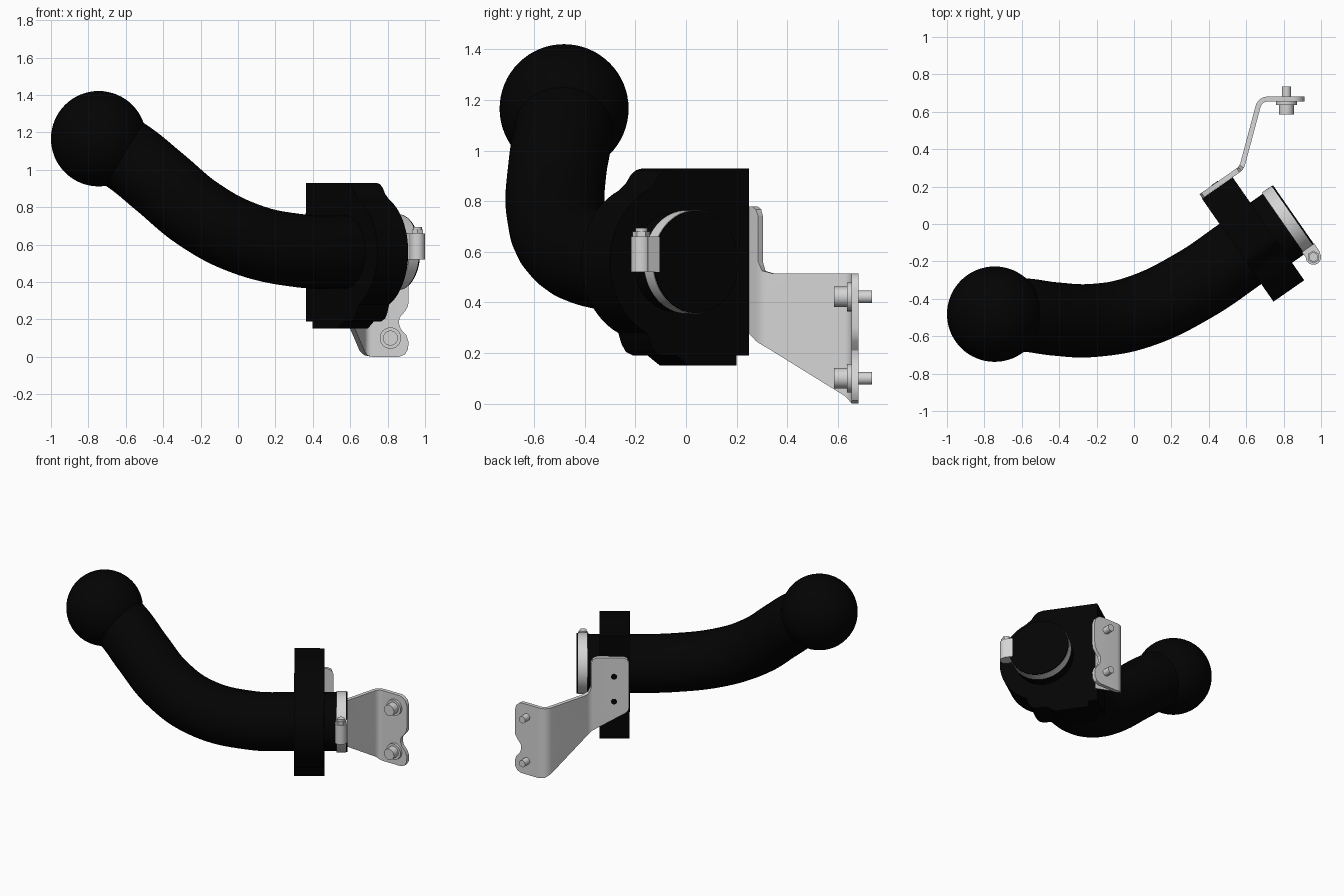
import bpy, bmesh, math
from mathutils import Vector

cube = bpy.data.objects.get("Cube")
if cube:
    bpy.data.objects.remove(cube)


def material(name, value):
    m = bpy.data.materials.new(name)
    m.use_nodes = True
    colour = (value, value, value, 1)
    m.diffuse_color = colour
    m.node_tree.nodes["Principled BSDF"].inputs["Base Color"].default_value = colour
    return m


black = material("black rubber", 0.001)
silver = material("silver metal", 0.66)

# Mounting frame: U runs across the block, D runs along the tube
ANGLE = math.radians(34.8)
D = Vector((math.cos(ANGLE), math.sin(ANGLE), 0))
U = Vector((math.sin(ANGLE), -math.cos(ANGLE), 0))
ORIGIN = Vector((0.66, -0.097, 0))


def local(u, d, z):
    return ORIGIN + U * u + D * d + Vector((0, 0, z))


def smooth(ob):
    bpy.ops.object.select_all(action='DESELECT')
    ob.select_set(True)
    bpy.context.view_layer.objects.active = ob
    bpy.ops.object.shade_smooth_by_angle(angle=math.radians(32))


def finish(bm, name, mat):
    bmesh.ops.recalc_face_normals(bm, faces=bm.faces)
    mesh = bpy.data.meshes.new(name)
    bm.to_mesh(mesh)
    bm.free()
    mesh.materials.append(mat)
    ob = bpy.data.objects.new(name, mesh)
    bpy.context.collection.objects.link(ob)
    smooth(ob)


def rod(name, start, end, radius, mat, sides=32):
    start, end = Vector(start), Vector(end)
    axis = end - start
    bm = bmesh.new()
    bmesh.ops.create_cone(bm, cap_ends=True, segments=sides, radius1=radius,
                          radius2=radius, depth=axis.length)
    bm.transform(axis.to_track_quat('Z', 'Y').to_matrix().to_4x4())
    bmesh.ops.translate(bm, vec=(start + end) / 2, verts=bm.verts)
    finish(bm, name, mat)


def slab(points, offset):
    """Closed solid made by extruding a flat outline."""
    bm = bmesh.new()
    face = bm.faces.new([bm.verts.new(p) for p in points])
    bm.normal_update()
    out = bmesh.ops.extrude_face_region(bm, geom=[face])
    moved = [v for v in out["geom"] if isinstance(v, bmesh.types.BMVert)]
    bmesh.ops.translate(bm, vec=offset, verts=moved)
    bmesh.ops.recalc_face_normals(bm, faces=bm.faces)
    return bm


def prism(name, outline, d0, d1, mat):
    finish(slab([local(u, d0, z) for u, z in outline], D * (d1 - d0)), name, mat)


# Ball end
bm = bmesh.new()
bmesh.ops.create_uvsphere(bm, u_segments=64, v_segments=32, radius=0.255)
bmesh.ops.translate(bm, vec=(-0.745, -0.482, 1.166), verts=bm.verts)
finish(bm, "ball_end", black)

# Curved tube
path = [(-0.745, -0.482, 1.166), (-0.58, -0.487, 1.065), (-0.42, -0.508, 0.935),
        (-0.21, -0.515, 0.762), (0.03, -0.468, 0.635), (0.33, -0.323, 0.567),
        tuple(local(0, -0.11, 0.56)), tuple(local(0, 0.235, 0.56))]
curve = bpy.data.curves.new("tube_path", 'CURVE')
curve.dimensions = '3D'
curve.bevel_depth = 0.196
curve.bevel_resolution = 12
curve.use_fill_caps = True
spline = curve.splines.new('BEZIER')
spline.resolution_u = 10
spline.bezier_points.add(len(path) - 1)
for point, co in zip(spline.bezier_points, path):
    point.co = co
    point.handle_left_type = point.handle_right_type = 'AUTO'
tube = bpy.data.objects.new("curved_tube", curve)
bpy.context.collection.objects.link(tube)
curve.materials.append(black)
bpy.ops.object.select_all(action='DESELECT')
tube.select_set(True)
bpy.context.view_layer.objects.active = tube
bpy.ops.object.convert(target='MESH')
smooth(bpy.context.view_layer.objects.active)

# Mounting block: square on one side, round on the other
outline = [(-0.36, 0.93), (-0.36, 0.19), (-0.3, 0.19), (-0.3, 0.15), (-0.07, 0.15),
           (-0.01, 0.19), (0.06, 0.19), (0.095, 0.205), (0.115, 0.235)]
for i in range(25):
    a = math.radians(-65 + 130 * i / 24)
    outline.append((0.31 * math.cos(a), 0.56 + 0.31 * math.sin(a)))
outline += [(0.095, 0.87), (0.07, 0.905), (0.045, 0.923), (0.015, 0.93)]
prism("mounting_block", outline, -0.111, 0.089, black)

# Hose clamp with its screw housing, and the tube's end face
rod("clamp_band", local(0, 0.17, 0.56), local(0, 0.233, 0.56), 0.204, silver, 64)
rod("tube_end_face", local(0, 0.233, 0.56), local(0, 0.242, 0.56), 0.202, black, 64)
prism("clamp_lug", [(0.18, 0.52), (0.235, 0.52), (0.235, 0.66), (0.18, 0.66)],
      0.165, 0.245, silver)
for name, z0, z1, radius, sides in (("clamp_housing", 0.52, 0.66, 0.041, 32),
                                    ("clamp_screw_head", 0.66, 0.68, 0.034, 6),
                                    ("clamp_screw_tip", 0.68, 0.695, 0.024, 24)):
    rod(name, local(0.236, 0.2, z0), local(0.236, 0.2, z1), radius, silver, sides)

# Folded bracket: flat outline bent along a plan path
corners = [local(-0.374, -0.108, 0), local(-0.374, 0.157, 0),
           Vector((0.674, 0.668, 0)), Vector((0.912, 0.668, 0))]
lengths = [(b - a).length for a, b in zip(corners, corners[1:])]
bend1, bend2 = lengths[0], lengths[0] + lengths[1]
bends = [(bend1, 0.025, 1), (bend2, 0.045, 2)]
HALF = 0.0135


def along(s):
    """Position and direction at distance s on the plan path."""
    for at, w, i in bends:
        if abs(s - at) < w:
            t = (s - at + w) / (2 * w)
            a = (corners[i] - corners[i - 1]).normalized() * w
            b = (corners[i + 1] - corners[i]).normalized() * w
            return (corners[i] - a * (1 - t) ** 2 + b * t * t,
                    (a * (1 - t) + b * t).normalized())
    i = 0 if s < bend1 else 1 if s < bend2 else 2
    direction = (corners[i + 1] - corners[i]).normalized()
    return corners[i] + direction * (s - (0, bend1, bend2)[i]), direction


e = sum(lengths)
sheet = [(0, 0.42), (0.006, 0.395), (0.025, 0.375), (0.274, 0.23), (0.6, 0.035),
         (0.65, 0.008), (0.69, 0), (e - 0.05, 0), (e - 0.02, 0.012), (e - 0.003, 0.04),
         (e, 0.08), (e - 0.012, 0.115), (e - 0.042, 0.148), (e - 0.052, 0.18),
         (e - 0.048, 0.21), (e - 0.018, 0.245), (e - 0.003, 0.27), (e, 0.3), (e, 0.45),
         (e - 0.012, 0.488), (e - 0.035, 0.508), (e - 0.06, 0.515), (0.31, 0.515),
         (0.272, 0.525), (0.255, 0.56), (0.255, 0.74), (0.242, 0.768), (0.215, 0.78),
         (0.04, 0.78), (0.012, 0.768), (0, 0.74)]
bm = slab([(s, -HALF, z) for s, z in sheet], (0, 2 * HALF, 0))
bmesh.ops.triangulate(bm, faces=bm.faces[:])
for at, w, _ in bends:
    for k in range(9):
        bmesh.ops.bisect_plane(bm, geom=bm.verts[:] + bm.edges[:] + bm.faces[:],
                               plane_co=(at + w * (k / 4 - 1), 0, 0), plane_no=(1, 0, 0))
for v in bm.verts:
    p, direction = along(v.co.x)
    p += Vector((-direction.y, direction.x, 0)) * v.co.y
    v.co = (p.x, p.y, v.co.z)
finish(bm, "folded_bracket", silver)

# Flange bolts
for label, z in (("lower", 0.1), ("upper", 0.422)):
    for part, y0, y1, radius in (("head", 0.585, 0.66, 0.04),
                                 ("washer", 0.637, 0.66, 0.057),
                                 ("shank", 0.66, 0.736, 0.025)):
        rod(f"{label}_bolt_{part}", (0.815, y0, z), (0.815, y1, z), radius, silver)

# Screw holes on the side plate
for label, z in (("lower", 0.46), ("upper", 0.642)):
    rod(f"{label}_screw_hole", local(-0.384, -0.008, z), local(-0.39, -0.008, z),
        0.02, black, 24)
